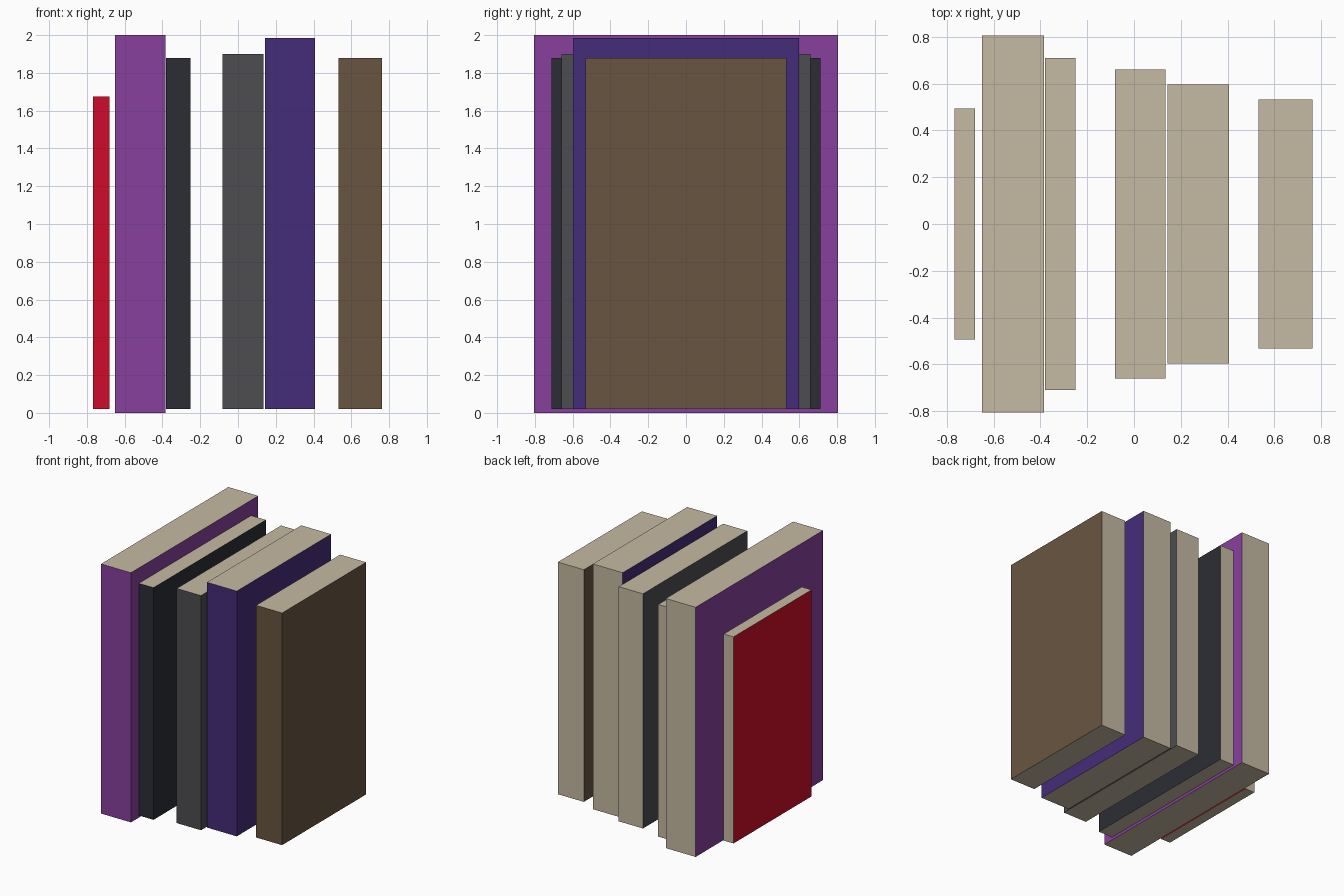
import bpy
import bmesh

if "Cube" in bpy.data.objects:
    bpy.data.objects.remove(bpy.data.objects["Cube"])


def linear(c):
    c /= 255
    return c / 12.92 if c <= 0.04045 else ((c + 0.055) / 1.055) ** 2.4


def material(name, rgb):
    mat = bpy.data.materials.new(name)
    mat.diffuse_color = (*[linear(c) for c in rgb], 1)
    mat.use_nodes = True
    mat.node_tree.nodes["Principled BSDF"].inputs["Base Color"].default_value = mat.diffuse_color
    return mat


paper = material("paper", (197, 186, 162))


def book(name, rgb, x0, x1, half_depth, z0, z1):
    bm = bmesh.new()
    bmesh.ops.create_cube(bm, size=1)
    for v in bm.verts:
        v.co.x = x1 if v.co.x > 0 else x0
        v.co.y = half_depth if v.co.y > 0 else -half_depth
        v.co.z = z1 if v.co.z > 0 else z0
    bm.normal_update()
    # Pages show on the top, bottom and back; cover on the sides and spine
    for f in bm.faces:
        f.material_index = int(abs(f.normal.z) > 0.5 or f.normal.y > 0.5)
    mesh = bpy.data.meshes.new(name)
    bm.to_mesh(mesh)
    bm.free()
    mesh.materials.append(material(name + "_cover", rgb))
    mesh.materials.append(paper)
    bpy.context.collection.objects.link(bpy.data.objects.new(name, mesh))


# Row of books, left to right
book("red_book", (205, 12, 40), -0.767, -0.68, 0.494, 0.02, 1.675)
book("purple_book", (136, 64, 157), -0.65, -0.385, 0.806, 0.0, 2.0)
book("black_book", (44, 45, 53), -0.381, -0.251, 0.711, 0.02, 1.88)
book("grey_book", (77, 76, 80), -0.081, 0.134, 0.66, 0.02, 1.90)
book("indigo_book", (69, 44, 121), 0.143, 0.407, 0.597, 0.02, 1.985)
book("brown_book", (104, 85, 64), 0.533, 0.763, 0.532, 0.02, 1.88)
